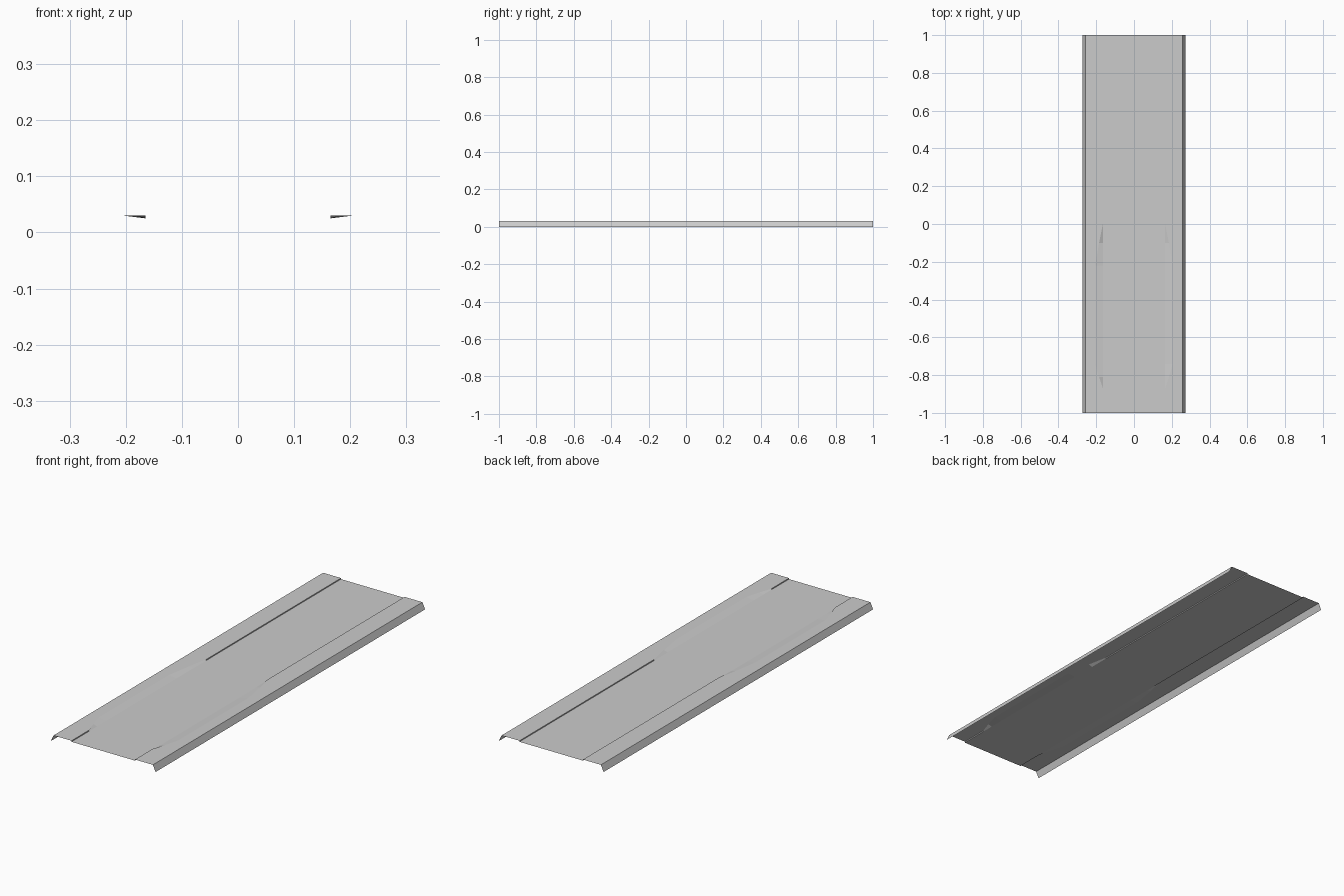
import bpy, bmesh

if "Cube" in bpy.data.objects:
    bpy.data.objects.remove(bpy.data.objects["Cube"])

# Stations along the length: (y, outward shift of the step's top edge)
STATIONS = [(-1, 0), (-0.87, 0), (-0.81, 0.02), (-0.74, 0.04), (-0.22, 0.04),
            (-0.10, 0.02), (0.0, 0), (1, 0)]
STEP_X, PLATE_Z, TOP_Z = 0.165, 0.025, 0.03


def make_object(name, bm):
    mesh = bpy.data.meshes.new(name)
    bm.to_mesh(mesh)
    bm.free()
    obj = bpy.data.objects.new(name, mesh)
    bpy.context.collection.objects.link(obj)
    return obj


# Thin folded sheet: half section from the centre line to the outer flange
bm = bmesh.new()
rows = []
for y, shift in STATIONS:
    section = [(0, PLATE_Z), (STEP_X, PLATE_Z), (STEP_X + shift, TOP_Z),
               (0.258, TOP_Z), (0.272, 0)]
    rows.append([bm.verts.new((x, y, z)) for x, z in section])
for a, b in zip(rows, rows[1:]):
    for i in range(len(a) - 1):
        bm.faces.new((a[i], a[i + 1], b[i + 1], b[i]))
panel = make_object("folded_panel", bm)

# Other half of the sheet
mirror = panel.modifiers.new("mirror", 'MIRROR')
mirror.use_clip = True
mirror.merge_threshold = 0.0005
